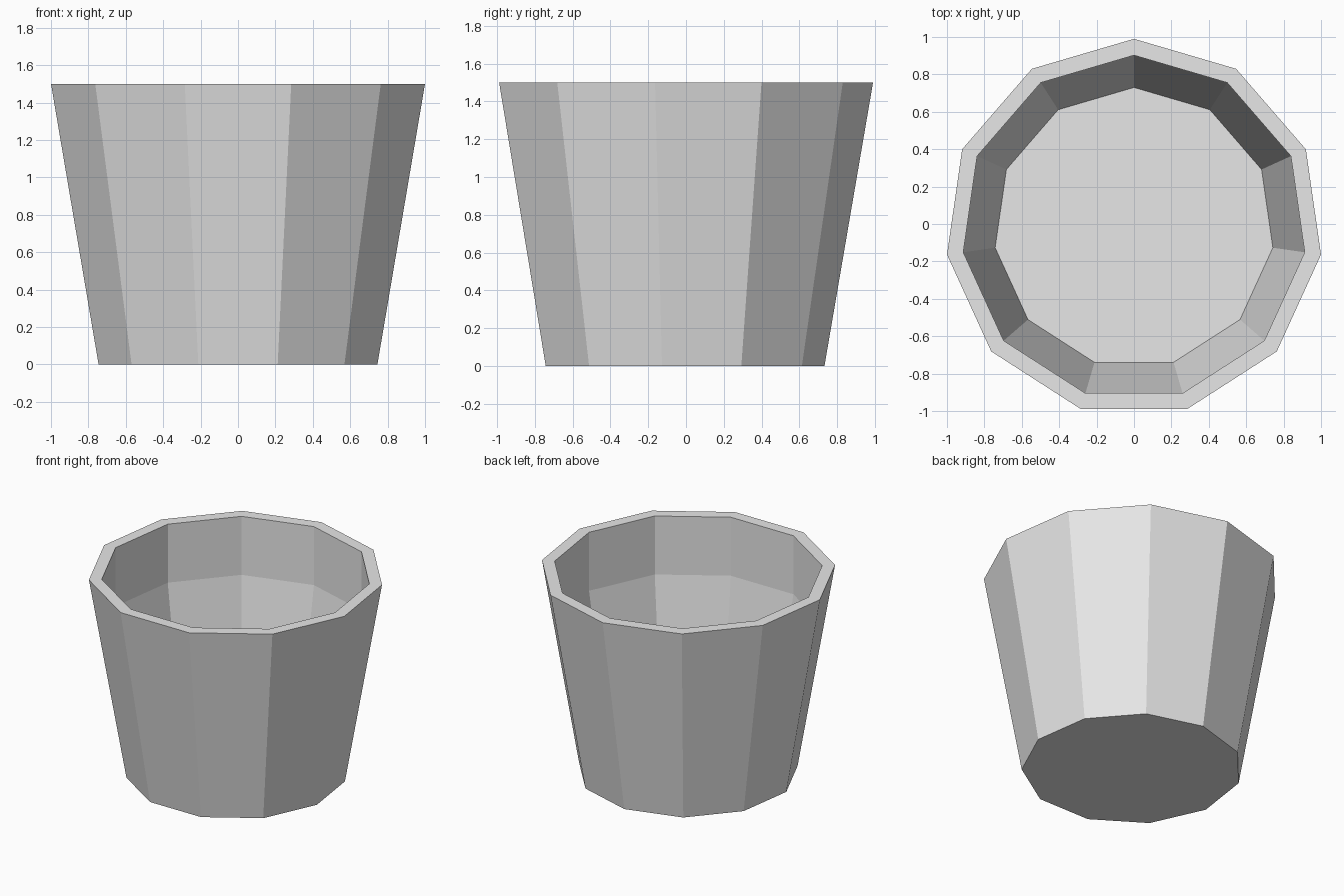
import bpy
import bmesh
from math import cos, sin, pi

cube = bpy.data.objects.get("Cube")
if cube:
    bpy.data.objects.remove(cube, do_unlink=True)

SIDES = 11
CENTRE_Y = -0.02  # an odd-sided ring is centred by its extents

# Radius and height of each ring: outer base, outer rim, inner rim,
# end of the straight collar, inner floor
PROFILE = [(0.753, 0), (1.01, 1.5), (0.922, 1.5), (0.922, 1.06), (0.75, 0.01)]


def make_material(name, colour):
    mat = bpy.data.materials.new(name)
    mat.use_nodes = True
    mat.diffuse_color = colour
    mat.node_tree.nodes["Principled BSDF"].inputs["Base Color"].default_value = colour
    return mat


def add_ring(bm, radius, z):
    angles = [pi / 2 + 2 * pi * i / SIDES for i in range(SIDES)]
    return [bm.verts.new((radius * cos(a), radius * sin(a) + CENTRE_Y, z)) for a in angles]


# Tapered pot: rings joined by flat walls, closed by the base and the floor
bm = bmesh.new()
rings = [add_ring(bm, r, z) for r, z in PROFILE]
for low, high in zip(rings, rings[1:]):
    for i in range(SIDES):
        j = (i + 1) % SIDES
        bm.faces.new((low[i], low[j], high[j], high[i]))
bm.faces.new(rings[0][::-1])
bm.faces.new(rings[-1])
bmesh.ops.recalc_face_normals(bm, faces=bm.faces)

mesh = bpy.data.meshes.new("pot")
bm.to_mesh(mesh)
bm.free()
mesh.materials.append(make_material("light grey", (0.8, 0.8, 0.8, 1)))
bpy.context.collection.objects.link(bpy.data.objects.new("pot", mesh))
